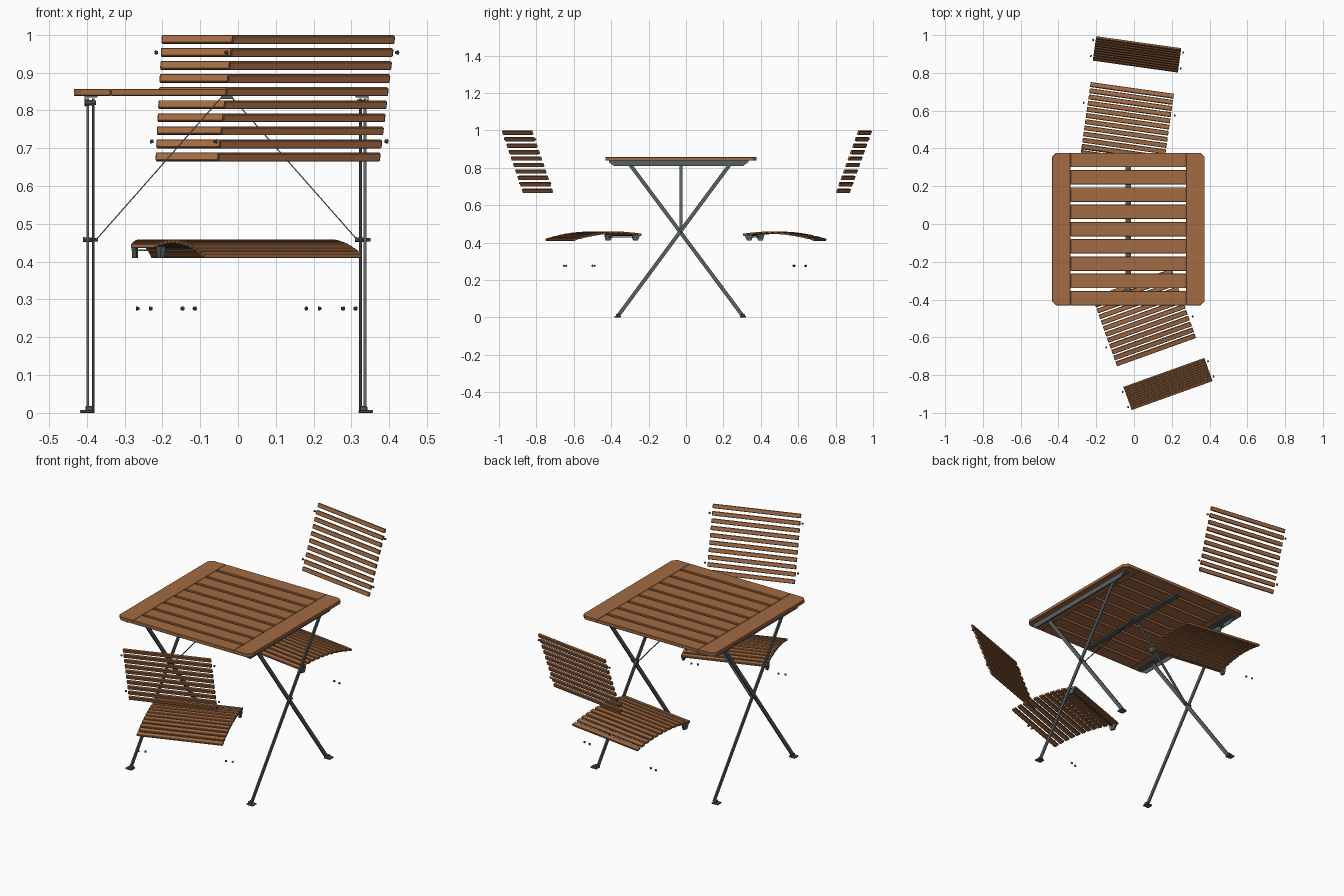
import bpy, bmesh, math
from mathutils import Vector, Matrix

old = bpy.data.objects.get("Cube")
if old:
    bpy.data.objects.remove(old, do_unlink=True)


def material(name, rgb):
    m = bpy.data.materials.new(name)
    m.use_nodes = True
    m.diffuse_color = (*rgb, 1)
    m.node_tree.nodes["Principled BSDF"].inputs["Base Color"].default_value = (*rgb, 1)
    return m


wood = material("oiled wood", (0.36, 0.145, 0.055))
steel = material("grey steel", (0.10, 0.115, 0.115))


def finish(name, bm, mat, frame=None, bevel=0):
    mesh = bpy.data.meshes.new(name)
    bmesh.ops.recalc_face_normals(bm, faces=bm.faces)
    bm.to_mesh(mesh)
    bm.free()
    mesh.materials.append(mat)
    ob = bpy.data.objects.new(name, mesh)
    bpy.context.collection.objects.link(ob)
    if frame:
        ob.matrix_world = frame
    if bevel:
        mod = ob.modifiers.new("rounded edges", "BEVEL")
        mod.width = bevel
        mod.segments = 1
    return ob


def add_box(bm, centre, size, rot=None):
    mat = Matrix.Translation(centre) @ (rot or Matrix()) @ Matrix.Diagonal((*size, 1))
    bmesh.ops.create_cube(bm, size=1, matrix=mat)


def add_bar(bm, a, b, width, depth):
    """Flat bar from a to b; its width lies across x."""
    a, b = Vector(a), Vector(b)
    d = (b - a).normalized()
    side = Vector((0, 1, 0)) if abs(d.x) > 0.1 else Vector((1, 0, 0))
    other = d.cross(side)
    rot = Matrix((side, other, d)).transposed().to_4x4()
    add_box(bm, (a + b) / 2, (width, depth, (b - a).length), rot)


def add_bolt(bm, centre, radius=0.006, length=0.008):
    mat = Matrix.Translation(centre) @ Matrix.Rotation(math.pi / 2, 4, "Y")
    bmesh.ops.create_cone(bm, cap_ends=True, segments=10, radius1=radius,
                          radius2=radius * 0.7, depth=length, matrix=mat)


def add_prism(bm, outline, offset):
    face = bm.faces.new([bm.verts.new(p) for p in outline])
    ext = bmesh.ops.extrude_face_region(bm, geom=[face])
    bmesh.ops.translate(bm, vec=offset,
                        verts=[v for v in ext["geom"] if isinstance(v, bmesh.types.BMVert)])


# Table dimensions
MID = Vector((-0.03, -0.027, 0))
HALF, BOARD, TOP, THICK = 0.404, 0.098, 0.857, 0.019

# Tabletop end boards with clipped outer corners
for side, name in ((-1, "left_end_board"), (1, "right_end_board")):
    bm = bmesh.new()
    inner, outer, clip = side * (HALF - BOARD), side * HALF, 0.022
    flat = [(inner, -HALF), (outer - side * clip, -HALF), (outer, -HALF + clip),
            (outer, HALF - clip), (outer - side * clip, HALF), (inner, HALF)]
    add_prism(bm, [MID + Vector((x, y, TOP - THICK)) for x, y in flat], (0, 0, THICK))
    finish(name, bm, wood, bevel=0.002)

# Tabletop slats
bm = bmesh.new()
count, gap = 9, 0.015
slat = (2 * HALF - gap * (count - 1)) / count
for i in range(count):
    y = -HALF + slat / 2 + i * (slat + gap)
    add_box(bm, MID + Vector((0, y, TOP - THICK / 2)), (2 * (HALF - BOARD), slat, THICK))
finish("table_slats", bm, wood, bevel=0.002)

# Angle rails below the tabletop, with tapered ends
bm = bmesh.new()
under = TOP - THICK
for x, inward in ((-0.406, 1), (0.345, -1)):
    add_box(bm, (x + inward * 0.017, -0.04, under - 0.002), (0.034, 0.74, 0.004))
    web = [(-0.413, under), (-0.413, under - 0.008), (-0.385, 0.81),
           (0.305, 0.81), (0.333, under - 0.008), (0.333, under)]
    add_prism(bm, [(x, y, z) for y, z in web], (inward * 0.003, 0, 0))
add_box(bm, (MID.x, -0.04, under - 0.004), (0.03, 0.72, 0.008))
finish("under_rails", bm, steel)

# Crossed legs, feet and pivot bolts
legs, feet, bolts = bmesh.new(), bmesh.new(), bmesh.new()
for side, outer, inner in ((-1, -0.397, -0.383), (1, 0.336, 0.324)):
    for x, foot_y, top_y in ((outer, -0.365, 0.24), (inner, 0.305, -0.305)):
        add_bar(legs, (x, foot_y, 0.006), (x, top_y, 0.825), 0.007, 0.02)
        add_box(feet, (outer + side * 0.002, foot_y, 0.004), (0.038, 0.034, 0.008))
        add_box(feet, (outer - side * 0.004, foot_y, 0.012), (0.02, 0.02, 0.012))
        add_bolt(bolts, ((outer + inner) / 2, top_y, 0.82), 0.009, 0.03)
    add_bolt(bolts, ((outer + inner) / 2, MID.y, 0.458), 0.007, 0.04)
finish("crossed_legs", legs, steel)
finish("feet", feet, steel, bevel=0.002)
finish("table_bolts", bolts, steel)

# Brace straps rising from the pivots to the middle rail
bm = bmesh.new()
for side in (-1, 1):
    add_bar(bm, (MID.x + side * 0.345, MID.y, 0.458), (MID.x + side * 0.014, MID.y, 0.834),
            0.015, 0.003)
finish("brace_straps", bm, steel)


def chair(prefix, x, y, angle):
    """Chair in its own frame: +y is the rear, origin under the backrest."""
    frame = Matrix.Translation((x, y, 0)) @ Matrix.Rotation(math.radians(angle), 4, "Z")
    lean = math.radians(20)

    # Leaning backrest slats
    bm = bmesh.new()
    for i in range(10):
        z = 0.677 + i * 0.0345
        add_box(bm, (0, (z - 0.8325) * math.tan(lean), z), (0.455, 0.012, 0.022),
                Matrix.Rotation(-lean, 4, "X"))
    finish(prefix + "_backrest", bm, wood, frame, 0.002)

    # Arched seat slats, falling towards the rear
    bm = bmesh.new()
    for i in range(12):
        d = 0.0125 + i * 0.033
        slope = math.atan(1.24 * (d - 0.25))
        add_box(bm, (0, -0.18 - d, 0.453 - 0.62 * (d - 0.25) ** 2), (0.445, 0.025, 0.012),
                Matrix.Rotation(slope, 4, "X"))
    finish(prefix + "_seat", bm, wood, frame, 0.002)

    # Seat brackets with a joining rod
    bm = bmesh.new()
    for side in (-1, 1):
        outline = [(-0.56, 0.44), (-0.515, 0.44), (-0.524, 0.41), (-0.546, 0.41)]
        add_prism(bm, [(side * 0.222, v, z) for v, z in outline], (-side * 0.012, 0, 0))
    add_box(bm, (0, -0.536, 0.43), (0.43, 0.005, 0.005))
    finish(prefix + "_seat_brackets", bm, steel, frame)

    # Loose bolts beside the backrest and below the seat
    bm = bmesh.new()
    for side in (-1, 1):
        for z in (0.718, 0.953):
            add_bolt(bm, (side * 0.24, (z - 0.8325) * math.tan(lean), z))
        for u in (0.208, 0.243):
            add_bolt(bm, (side * u, -0.293, 0.276))
    finish(prefix + "_bolts", bm, steel, frame)


chair("front_chair", 0.18, -0.847, 199.7)
chair("back_chair", 0.016, 0.898, -8)
